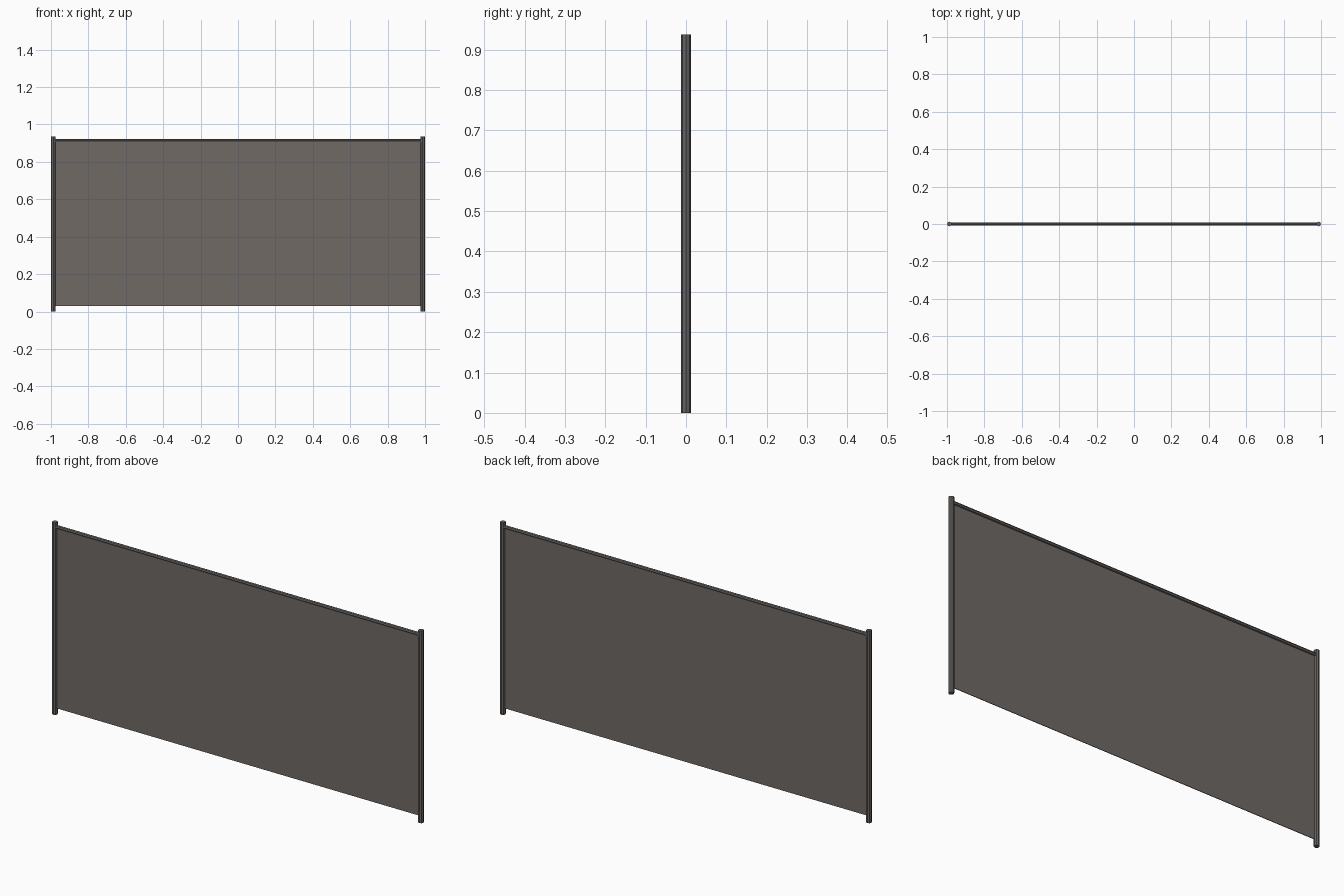
import bpy
import math

if "Cube" in bpy.data.objects:
    bpy.data.objects.remove(bpy.data.objects["Cube"])

H = 0.937          # post height
POST_R = 0.0125
POST_X = 1 - POST_R
RAIL_R = 0.009
RAIL_Z = 0.914


def material(name, rgb):
    m = bpy.data.materials.new(name)
    m.diffuse_color = (*rgb, 1)
    m.use_nodes = True
    m.node_tree.nodes["Principled BSDF"].inputs["Base Color"].default_value = m.diffuse_color
    return m


frame_mat = material("dark grey metal", (0.135, 0.127, 0.121))
panel_mat = material("warm grey panel", (0.160, 0.142, 0.130))


def finish(name, mat):
    ob = bpy.context.object
    ob.name = name
    ob.data.materials.append(mat)
    return ob


def tube(name, radius, length, loc, rot=(0, 0, 0)):
    bpy.ops.mesh.primitive_cylinder_add(vertices=8, radius=radius, depth=length,
                                        location=loc, rotation=rot)
    return finish(name, frame_mat)


# Upright end posts
for side, sx in (("left", -1), ("right", 1)):
    tube(side + "_post", POST_R, H, (sx * POST_X, 0, H / 2))

# Top rail between the posts
tube("top_rail", RAIL_R, 2 * POST_X, (0, 0, RAIL_Z), (0, math.pi / 2, 0))

# Thin infill panel hanging from the rail
bottom, top = 0.03, RAIL_Z
bpy.ops.mesh.primitive_cube_add(size=1, location=(0, 0, (bottom + top) / 2))
panel = finish("panel", panel_mat)
panel.scale = (2 * POST_X, 0.003, top - bottom)
